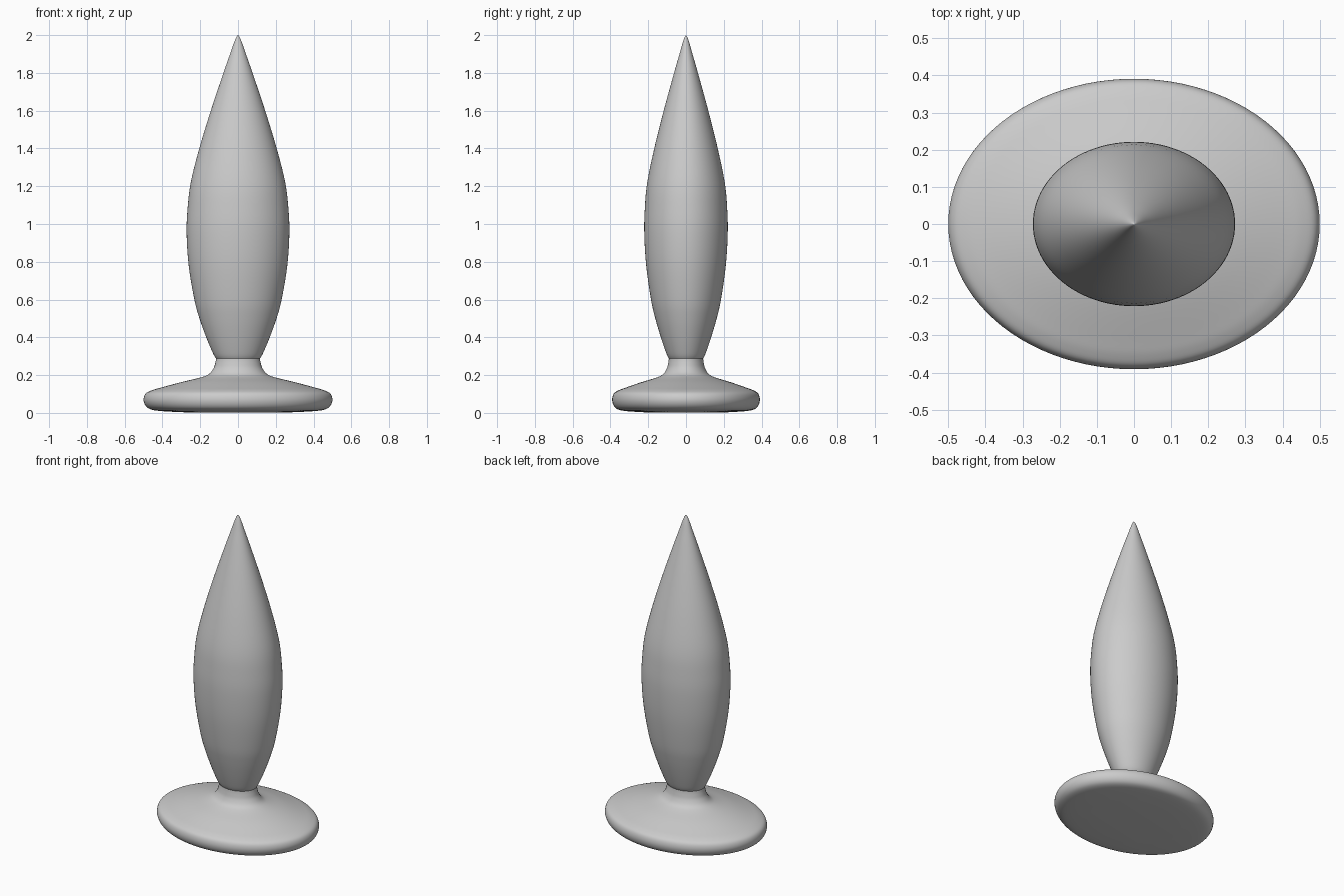
import bpy, bmesh, math

if "Cube" in bpy.data.objects:
    bpy.data.objects.remove(bpy.data.objects["Cube"])

SIDES = 96


def smooth_profile(points, steps=5):
    """Catmull-Rom curve through (radius, z) points."""
    p = [points[0]] + points + [points[-1]]
    out = []
    for i in range(1, len(p) - 2):
        for s in range(steps):
            t = s / steps
            out.append(tuple(
                0.5 * (2 * b + (c - a) * t + (2 * a - 5 * b + 4 * c - d) * t ** 2
                       + (3 * b - a - 3 * c + d) * t ** 3)
                for a, b, c, d in zip(p[i - 1], p[i], p[i + 1], p[i + 2])))
    return out + [points[-1]]


def oval_lathe(name, points, ratio_low, ratio_high, cap_bottom=False, tip=None):
    """Skin elliptical rings; the y/x ratio blends along the profile."""
    bm = bmesh.new()
    prof = smooth_profile(points)
    rings = []
    for i, (r, z) in enumerate(prof):
        k = ratio_low + (ratio_high - ratio_low) * min(1, 2 * i / len(prof))
        rings.append([bm.verts.new((r * math.cos(2 * math.pi * j / SIDES),
                                    r * k * math.sin(2 * math.pi * j / SIDES), z))
                      for j in range(SIDES)])
    for a, b in zip(rings, rings[1:]):
        for j in range(SIDES):
            n = (j + 1) % SIDES
            bm.faces.new((a[j], a[n], b[n], b[j]))
    if cap_bottom:
        bm.faces.new(rings[0][::-1])
    if tip is not None:
        top = bm.verts.new((0, 0, tip))
        for j in range(SIDES):
            bm.faces.new((rings[-1][j], rings[-1][(j + 1) % SIDES], top))
    mesh = bpy.data.meshes.new(name)
    bm.to_mesh(mesh)
    bm.free()
    obj = bpy.data.objects.new(name, mesh)
    bpy.context.collection.objects.link(obj)
    bpy.ops.object.select_all(action='DESELECT')
    obj.select_set(True)
    bpy.context.view_layer.objects.active = obj
    bpy.ops.object.shade_smooth_by_angle(angle=math.radians(40))
    return obj


# Oval foot flaring up into a concave neck
oval_lathe("base", [
    (0.28, 0.003), (0.40, 0.009), (0.46, 0.018), (0.489, 0.038), (0.50, 0.07),
    (0.489, 0.102), (0.455, 0.12), (0.40, 0.136), (0.30, 0.163), (0.20, 0.187),
    (0.155, 0.205), (0.13, 0.235), (0.12, 0.265), (0.116, 0.288)],
    0.782, 0.782, cap_bottom=True)

# Tapered bulb rising to a rounded point
oval_lathe("body", [
    (0.116, 0.288), (0.132, 0.315), (0.168, 0.40), (0.204, 0.50), (0.231, 0.60),
    (0.261, 0.78), (0.272, 0.95), (0.267, 1.08), (0.250, 1.22), (0.205, 1.40),
    (0.144, 1.60), (0.077, 1.80), (0.042, 1.90), (0.023, 1.955), (0.010, 1.987),
    (0.003, 1.998)], 0.782, 0.82, tip=2.0)
